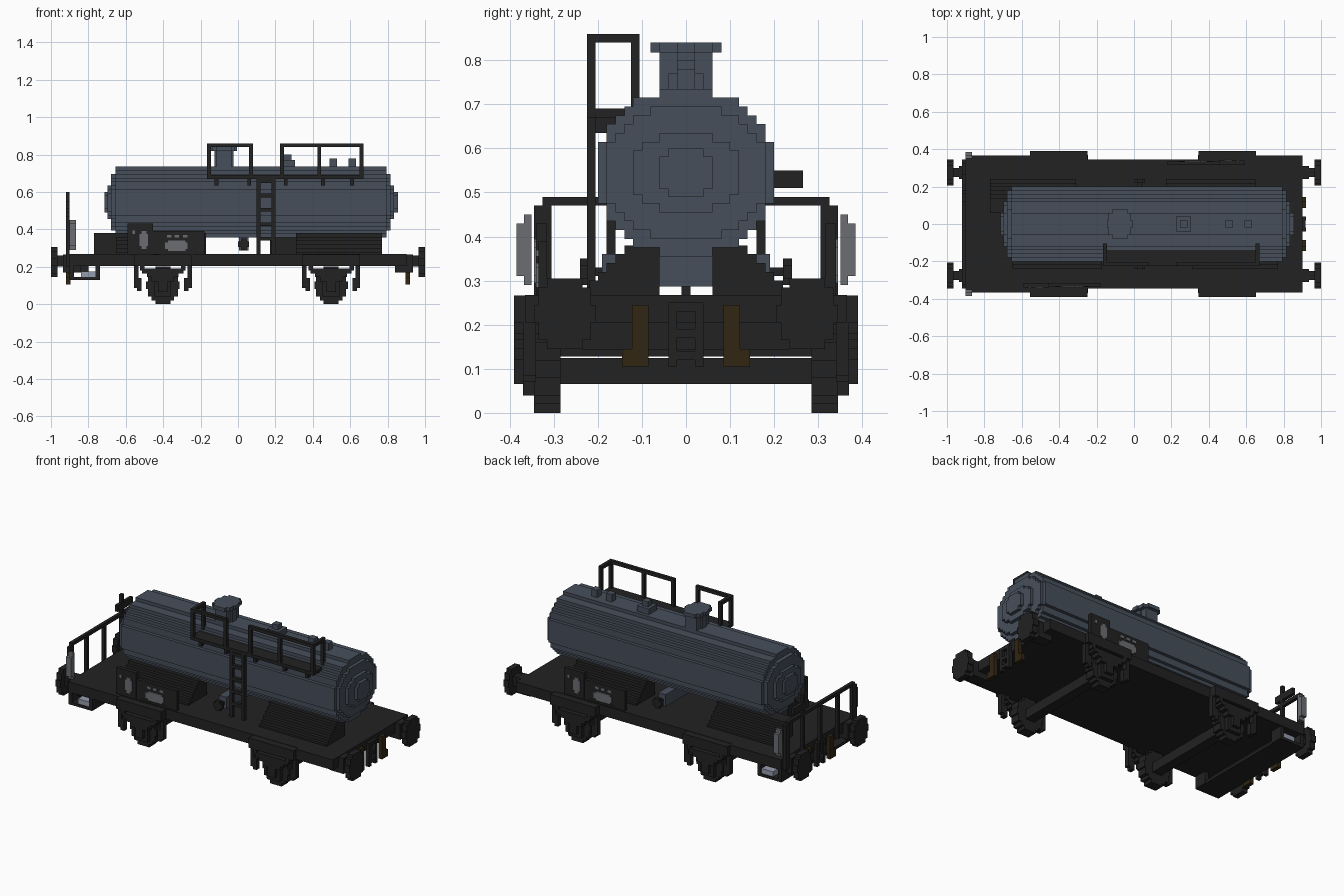
import bpy
import bmesh
import math
from mathutils import Vector

default_cube = bpy.data.objects.get("Cube")
if default_cube:
    bpy.data.objects.remove(default_cube, do_unlink=True)


def make_material(name, red, green, blue):
    material = bpy.data.materials.new(name)
    material.use_nodes = True
    color = (red, green, blue, 1)
    material.diffuse_color = color
    material.node_tree.nodes["Principled BSDF"].inputs["Base Color"].default_value = color
    return material


BLACK = make_material("frame black", .016, .016, .016)
BLUE = make_material("tank slate blue", .062, .078, .105)
GREY = make_material("plate grey", .15, .155, .17)
BROWN = make_material("hose brown", .032, .019, .006)
PALE = make_material("pale blue grey", .3, .34, .42)


def prism(name, outline, axis, start, end, material):
    """Extrude a flat outline along one axis."""
    def place(point, depth):
        a, b = point
        return Vector({"x": (depth, a, b), "y": (a, depth, b), "z": (a, b, depth)}[axis])

    bm = bmesh.new()
    face = bm.faces.new([bm.verts.new(place(p, start)) for p in outline])
    result = bmesh.ops.extrude_face_region(bm, geom=[face])
    moved = [v for v in result["geom"] if isinstance(v, bmesh.types.BMVert)]
    bmesh.ops.translate(bm, verts=moved, vec=place((0, 0), end - start))
    bmesh.ops.recalc_face_normals(bm, faces=bm.faces)
    mesh = bpy.data.meshes.new(name)
    bm.to_mesh(mesh)
    bm.free()
    mesh.materials.append(material)
    obj = bpy.data.objects.new(name, mesh)
    bpy.context.scene.collection.objects.link(obj)
    return obj


def box(name, xs, ys, zs, material=BLACK):
    (x, X), (y, Y) = sorted(xs), sorted(ys)
    return prism(name, [(x, y), (X, y), (X, Y), (x, Y)], "z", zs[0], zs[1], material)


def around(center, half):
    return (center - half, center + half)


def stepped_disc(center, wide, high, step=.02):
    """Outline of a round shape made of square steps."""
    rows = max(2, round(2 * high / step))
    right = []
    for row in range(rows):
        low = -high + 2 * high * row / rows
        top = low + 2 * high / rows
        middle = (low + top) / 2
        half = wide * math.sqrt(max(0, 1 - (middle / high) ** 2))
        half = max(step, min(wide, math.ceil(half / step - .3) * step))
        if right and abs(right[-1][0] - half) < .001:
            right[-1] = (half, top)
        else:
            right += [(half, low), (half, top)]
    left = [(-a, b) for a, b in reversed(right)]
    return [(center[0] + a, center[1] + b) for a, b in right + left]


# Tank barrel with stepped domed ends
tank_center = (0, .545)
for name, start, end, wide, high in [
        ("tank_barrel", -.655, .795, .205, .19),
        ("tank_end_outer", -.68, .815, .185, .15),
        ("tank_end_middle", -.698, .835, .125, .09),
        ("tank_end_center", -.715, .855, .06, .055)]:
    prism(name, stepped_disc(tank_center, wide, high), "x", start, end, BLUE)

# Filling dome and top fittings
prism("dome_neck", stepped_disc((-.075, 0), .05, .06), "z", .71, .82, BLUE)
prism("dome_lid", stepped_disc((-.075, 0), .07, .08), "z", .818, .84, BLUE)
prism("vent_body", stepped_disc((.265, 0), .04, .04), "z", .71, .77, BLUE)
box("vent_cap", around(.265, .02), around(0, .02), (.76, .8), BLUE)
for x in (.51, .61):
    box("top_valve", around(x, .02), around(0, .02), (.71, .78), BLUE)

# Deck with wider ends
box("deck", (-.9, .9), (-.345, .345), (.205, .268))
for xs in ((-.9, -.555), (.65, .9)):
    box("deck_end", xs, (-.365, .365), (.205, .268))

# Sloping stepped saddles under the tank
profile = [(.06, .26)]
for row in range(6):
    edge = .24 - .02 * row
    profile += [(edge, .26 + .02 * row), (edge, .28 + .02 * row)]
profile.append((.06, .38))
for side in (-1, 1):
    for start, end in ((-.65, -.17), (.31, .77)):
        prism("saddle", [(side * y, z) for y, z in profile], "x",
              start * -side, end * -side, BLACK)

# Outlet pipe with a handwheel on each side
box("outlet_pipe", (.005, .055), (-.19, .19), (.287, .36), BLUE)
for side in (-1, 1):
    box("handwheel_stem", around(.03, .01), (side * .18, side * .24), (.31, .33))
    for w, h in ((.03, .015), (.015, .03)):
        box("handwheel", around(.03, w), (side * .22, side * .24), around(.32, h))

# Sign boards, turned half way round for the other side
for side in (-1, 1):
    def board(name, x, X, depth, z, Z, material=BLACK):
        box(name, (side * -x, side * -X), (side * .315, side * depth), (z, Z), material)
    board("tall_board", -.59, -.455, .34, .26, .43)
    board("wide_board", -.455, -.18, .335, .26, .39)
    board("board_frame", -.42, -.24, .337, .265, .28)
    board("tall_label", -.527, -.48, .345, .31, .375, GREY)
    board("tall_label_middle", -.515, -.49, .345, .295, .39, GREY)
    board("small_label", -.565, -.55, .345, .375, .395, GREY)
    board("wide_label", -.39, -.27, .34, .295, .33, GREY)
    board("wide_label_foot", -.375, -.28, .34, .285, .34, GREY)
    for x in (-.38, -.34, -.295):
        board("mark", x, x + .025, .34, .355, .37, GREY)

# Walkway and hand rails on the front of the tank
outer, inner = (-.225, -.205), (-.125, -.105)
box("walkway", (-.165, .67), (-.225, -.14), (.67, .69))
for x in (-.115, .06, .255, .455, .61):
    box("walkway_bracket", around(x, .01), (-.205, -.14), (.635, .675))
for start, end, posts, turn in ((-.165, .08, (-.155, .07), -.155),
                                (.225, .67, (.235, .435, .66), .66)):
    box("rail_top", (start, end), outer, (.84, .86))
    for x in posts:
        box("rail_post", around(x, .01), outer, (.67, .86))
    box("rail_return", around(turn, .01), (-.225, -.105), (.84, .86))
    box("rail_inner_post", around(turn, .01), inner, (.67, .86))

# Ladder
for x in (.11, .19):
    box("ladder_stile", around(x, .01), outer, (.26, .68))
for rung in range(5):
    box("ladder_rung", (.11, .19), outer, around(.35 + .077 * rung, .01))

# Brake platform railing at the right end
end_x = (-.92, -.9)
box("platform_rail", end_x, (-.325, .325), (.47, .49))
for y in (-.17, 0, .17):
    box("platform_post", end_x, around(y, .01), (.2, .48))
for side in (-1, 1):
    box("platform_corner_post", end_x, (side * .305, side * .345), (.2, .47))
    box("side_lamp", (-.9, -.865), (side * .35, side * .385), (.31, .43), GREY)
    box("side_lamp_top", (-.9, -.865), (side * .35, side * .367), (.29, .45), GREY)
    box("step_end", (-.84, -.755), (side * .3, side * .355), (.145, .175), PALE)
    for x in (-.89, -.75):
        box("step_side", around(x, .012), (side * .28, side * .36), (.13, .21))
box("brake_post", end_x, around(.17, .01), (.26, .6))
box("brake_handle", end_x, (.12, .265), (.51, .55))
box("step_board", (-.9, -.74), (-.36, .36), (.128, .145))
box("step_beam", (-.84, -.8), (-.3, .3), (.14, .21))

# Wheels, axles, bearings and springs
for x in (-.402, .498):
    box("axle", around(x, .03), (-.3, .3), (.065, .125))
    for side in (-1, 1):
        prism("wheel", stepped_disc((x, .1), .09, .1), "y", side * .285, side * .345, BLACK)
        ys = (side * .34, side * .39)
        box("spring_hanger", around(x, .153), ys, (.205, .266))
        box("bearing", around(x, .045), (side * .34, side * .37), (.04, .13))
        box("bearing_cover", around(x, .025), ys, (.065, .12))
        for half, low in ((.11, .165), (.085, .145), (.06, .12)):
            box("leaf_spring", around(x, half), ys, (low, low + .025))
        for end in (-1, 1):
            box("spring_link", around(x + end * .11, .012), ys, (.18, .21))
            box("guard", around(x + end * .143, .012), (side * .34, side * .37), (.085, .21))
            box("guard_foot", around(x + end * .125, .012), (side * .34, side * .37), (.07, .14))

# Buffers, brake hoses and couplings on both ends
for end in (-1, 1):
    for side in (-1, 1):
        def part(name, x, X, ys, zs, material=BLACK):
            box(name, (end * x, end * X), (side * ys[0], side * ys[1]), zs, material)
        part("buffer_base", .84, .935, (.24, .31), (.17, .265))
        part("buffer_shaft", .93, .97, (.25, .3), (.2, .26))
        prism("buffer_disc", stepped_disc((side * .275, .225), .07, .08),
              "x", end * .965, end, BLACK)
        part("brake_hose", .895, .92, (.085, .122), (.105, .245), BROWN)
        part("hose_end", .895, .92, (.085, .145), (.105, .145), BROWN)
        part("coupling_link", .895, .92, (.02, .04), (.105, .25))
    for z in (.13, .18, .24):
        box("coupling_bar", (end * .895, end * .918), (-.03, .03), around(z, .01))
